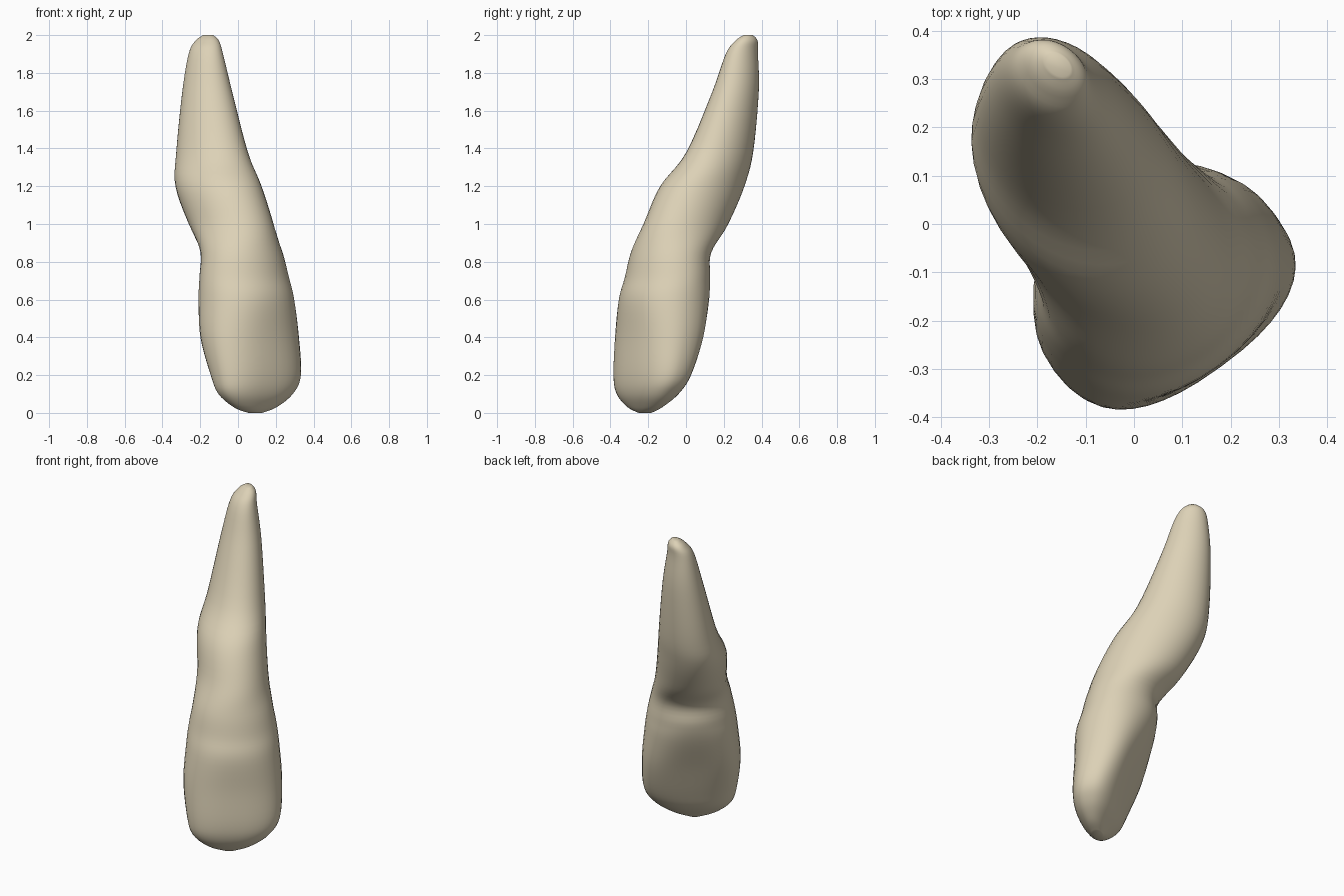
import bpy
import bmesh
from math import cos, sin, pi, radians, copysign
from mathutils import Matrix, Vector

default_cube = bpy.data.objects.get("Cube")
if default_cube:
    bpy.data.objects.remove(default_cube, do_unlink=True)

SIDES = 40
STEPS = 5
CROWN_TURN = Matrix.Rotation(radians(35), 3, "Z")

# Cross-sections from biting edge to root tip:
# height, centre across, centre back, half width, half depth, turn, squareness, hollow
SECTIONS = [Vector(row) for row in (
    (0.00, -.05, -.23, .04, .03, 35, 2.0, 0),
    (0.03, -.05, -.23, .13, .06, 35, 2.2, 0),
    (0.10, -.04, -.22, .22, .11, 35, 2.4, 0),
    (0.20, -.025, -.20, .265, .145, 36, 2.4, .01),
    (0.40, -.03, -.15, .28, .19, 36, 2.3, .03),
    (0.60, -.03, -.12, .265, .22, 36, 2.1, .01),
    (0.72, -.03, -.10, .25, .21, 36, 2.0, -.01),
    (0.85, -.03, -.075, .225, .205, 39, 2.0, 0),
    (1.00, -.03, .02, .20, .247, 45, 2.0, 0),
    (1.20, -.035, .13, .192, .255, 47, 2.0, 0),
    (1.38, -.01, .225, .158, .206, 53, 2.0, 0),
    (1.70, .017, .308, .112, .142, 54, 2.0, 0),
    (1.90, .03, .34, .075, .10, 52, 2.0, 0),
    (1.97, .05, .356, .05, .07, 50, 2.0, 0),
    (2.00, .06, .36, .02, .03, 50, 2.0, 0),
)]


def blend(p0, p1, p2, p3, t):
    """Smooth curve through p1 and p2."""
    return (p1 * 2 + (p2 - p0) * t + (p0 * 2 - p1 * 5 + p2 * 4 - p3) * t ** 2
            + (p1 * 3 - p0 - p2 * 3 + p3) * t ** 3) / 2


def smooth_sections(rows):
    ends = [rows[0]] + rows + [rows[-1]]
    result = []
    for i in range(len(rows) - 1):
        result += [blend(*ends[i:i + 4], k / STEPS) for k in range(STEPS)]
    return result + [rows[-1]]


def ring_points(row):
    height, across, back, width, depth, turn, square, hollow = row
    centre = CROWN_TURN @ Vector((across, back, height))
    rotate = Matrix.Rotation(radians(turn), 3, "Z")
    points = []
    for k in range(SIDES):
        c, s = cos(2 * pi * k / SIDES), sin(2 * pi * k / SIDES)
        u = copysign(abs(c) ** (2 / square), c)
        v = copysign(abs(s) ** (2 / square), s)
        dent = hollow * max(0, s) ** 4
        points.append(centre + rotate @ Vector((width * u, depth * v - dent, 0)))
    return points


# Tooth: crown and root lofted as one surface
bm = bmesh.new()
rings = [[bm.verts.new(p) for p in ring_points(row)]
         for row in smooth_sections(SECTIONS)]
for low, high in zip(rings, rings[1:]):
    for k in range(SIDES):
        n = (k + 1) % SIDES
        bm.faces.new((low[k], low[n], high[n], high[k]))
bm.faces.new(rings[0][::-1])
bm.faces.new(rings[-1])
mesh = bpy.data.meshes.new("tooth")
bm.to_mesh(mesh)
bm.free()
mesh.shade_smooth()
tooth = bpy.data.objects.new("tooth", mesh)
bpy.context.collection.objects.link(tooth)

# Ivory enamel
ivory = bpy.data.materials.new("ivory")
ivory.use_nodes = True
ivory.diffuse_color = (.72, .64, .47, 1)
ivory.node_tree.nodes["Principled BSDF"].inputs["Base Color"].default_value = ivory.diffuse_color
mesh.materials.append(ivory)
